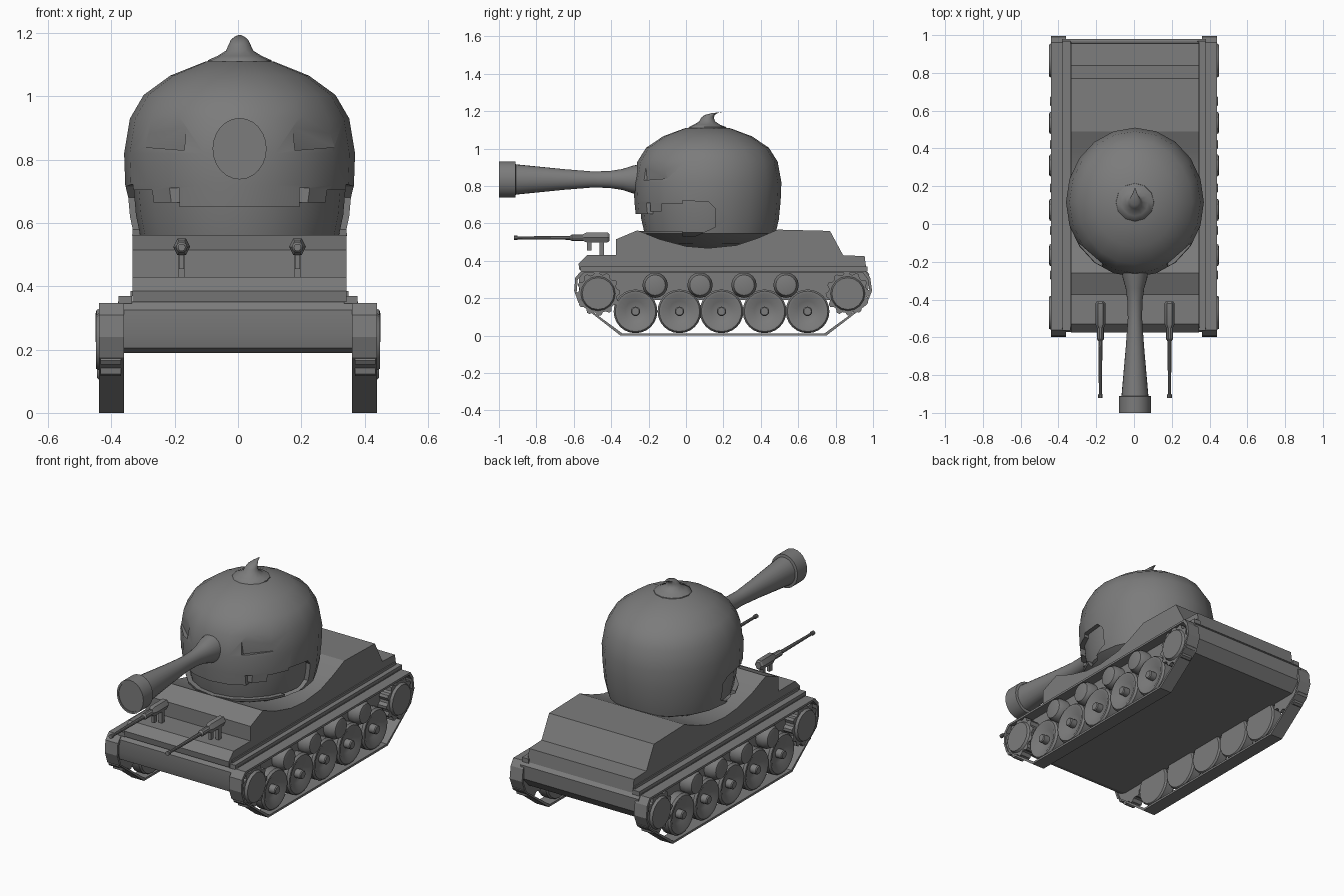
import bpy, bmesh, math
from mathutils import Matrix

if "Cube" in bpy.data.objects:
    bpy.data.objects.remove(bpy.data.objects["Cube"])

grey = bpy.data.materials.new("plain grey")
grey.use_nodes = True
grey.diffuse_color = (0.2, 0.2, 0.2, 1)
grey.node_tree.nodes["Principled BSDF"].inputs["Base Color"].default_value = grey.diffuse_color

CX = 0.005                      # centre line of hull and turret
TY = 0.115                      # turret centre in y
AXES = {"x": Matrix(((0, 0, 1, 0), (1, 0, 0, 0), (0, 1, 0, 0), (0, 0, 0, 1))),
        "y": Matrix(((1, 0, 0, 0), (0, 0, 1, 0), (0, 1, 0, 0), (0, 0, 0, 1))),
        "z": Matrix.Identity(4)}


def finish(bm, name, angle=32):
    """Clean normals, smooth everything but sharp edges, and make the object."""
    bmesh.ops.recalc_face_normals(bm, faces=bm.faces)
    for f in bm.faces:
        f.smooth = True
        f.material_index = 0
    for e in bm.edges:
        e.smooth = len(e.link_faces) == 2 and e.calc_face_angle(0) < math.radians(angle)
    mesh = bpy.data.meshes.new(name)
    bm.to_mesh(mesh)
    bm.free()
    mesh.materials.clear()
    mesh.materials.append(grey)
    ob = bpy.data.objects.new(name, mesh)
    bpy.context.collection.objects.link(ob)
    return ob


def lathe(name, profile, at, axis="z", segs=20, scale=(1, 1), angle=32):
    """Revolve (radius, height[, sideways shift]) points about an axis."""
    bm = bmesh.new()
    rings = []
    for r, t, *shift in profile:
        s = shift[0] if shift else 0
        ring = []
        for i in range(segs):
            a = 2 * math.pi * i / segs
            ring.append(bm.verts.new((r * scale[0] * math.cos(a),
                                      r * scale[1] * math.sin(a) + s, t)))
        rings.append(ring)
    for a, b in zip(rings, rings[1:]):
        for i in range(segs):
            j = (i + 1) % segs
            bm.faces.new((a[i], a[j], b[j], b[i]))
    bm.faces.new(rings[0])
    bm.faces.new(rings[-1])
    bm.transform(Matrix.Translation(at) @ AXES[axis])
    return finish(bm, name, angle)


def prism(name, pts, lo, hi, axis="x", angle=20):
    """Extrude an outline along an axis."""
    bm = bmesh.new()
    a = [bm.verts.new((p, q, lo)) for p, q in pts]
    b = [bm.verts.new((p, q, hi)) for p, q in pts]
    for i in range(len(pts)):
        j = (i + 1) % len(pts)
        bm.faces.new((a[i], a[j], b[j], b[i]))
    bm.faces.new(a)
    bm.faces.new(b)
    bm.transform(AXES[axis])
    return finish(bm, name, angle)


def box(name, x, y, z):
    return prism(name, [(y[0], z[0]), (y[1], z[0]), (y[1], z[1]), (y[0], z[1])], *x)


def cut(ob, cutters, angle=32):
    """Subtract the cutters, then discard them."""
    for c in cutters:
        m = ob.modifiers.new("cut", "BOOLEAN")
        m.operation, m.solver, m.object = "DIFFERENCE", "EXACT", c
    bpy.context.view_layer.update()
    dg = bpy.context.evaluated_depsgraph_get()
    bm = bmesh.new()
    bm.from_mesh(ob.evaluated_get(dg).to_mesh())
    name = ob.name
    for o in [ob] + cutters:
        bpy.data.objects.remove(o)
    return finish(bm, name, angle)


# Hull
upper = [(-.57, .35), (-.575, .385), (-.53, .43), (-.375, .43), (-.375, .515),
         (-.26, .563), (-.14, .515), (0, .478), (.12, .468), (.27, .483),
         (.38, .52), (.49, .567), (.77, .56), (.84, .43), (.955, .425), (.965, .35)]
prism("upper_hull", upper, CX - .338, CX + .338)
lower = [(-.52, .19), (-.56, .205), (-.572, .25), (-.572, .325), (-.55, .352),
         (.96, .352), (.98, .33), (.975, .25), (.92, .19)]
prism("lower_hull", lower, -.38, .38)
for s in (-1, 1):
    box("fender_rail", sorted((s * .335, s * .378)), (-.565, .97), (.345, .37))
    box("side_strip", sorted((CX + s * .33, CX + s * .345)), (-.55, .955), (.37, .385))

# Turret shell with a carved face over a slightly smaller core
gourd = [(.01, 1.116), (.3, 1.11), (.6, 1.066), (.83, 1.005), (.95, .93), (1, .82),
         (.99, .72), (.965, .62), (.92, .545), (.65, .49), (.02, .46)]
SIZE = (.365, .395)
shell = lathe("turret_shell", gourd, (CX, TY, 0), scale=SIZE)
lathe("turret_core", [(r * .93, .79 + (z - .79) * .97) for r, z in gourd],
      (CX, TY, 0), scale=SIZE)
mouth = prism("mouth_cutter", [(-.6, .71), (-.19, .71), (-.19, .665), (-.13, .665),
              (-.13, .705), (-.02, .705), (-.02, .722), (.12, .715), (.155, .68),
              (.155, .58), (.05, .532), (-.02, .532), (-.02, .56), (-.6, .56)], -.6, .6)
mouth = cut(mouth, [box("tooth_block", (CX - .19, CX + .19), (-.7, .0), (.65, .8))])
eyes = []
for s in (-1, 1):
    pts = [(.29, .965), (.225, .97), (.165, .935), (.175, .83), (.3, .84)]
    eye = prism("eye_cutter", [(CX + s * x, z) for x, z in pts], -.6, 0, "y")
    for v in eye.data.vertices:          # slant the floor to follow the turret
        if v.co.y > -.1:
            v.co.y = -.16 + .87 * (abs(v.co.x - CX) - .23)
    eyes.append(eye)
cut(shell, [mouth] + eyes)

# Curled stem
lathe("stem", [(.104, 1.1), (.1, 1.115), (.07, 1.128, -.003), (.043, 1.145, -.002),
               (.034, 1.165, 0), (.027, 1.18, .012), (.014, 1.19, .04), (.002, 1.195, .075)],
      (CX, TY, 0), segs=12, angle=50)

# Main gun
lathe("main_barrel", [(.085, -.22), (.074, -.285), (.056, -.34), (.045, -.41), (.043, -.5),
                      (.055, -.65), (.081, -.91), (.097, -.912), (.097, -1),
                      (.085, -1), (.085, -.996)],
      (CX, 0, .835), "y", 24, (.88, 1))

# Secondary guns
for s in (-1, 1):
    gx = CX + s * .183
    lathe("small_barrel", [(.018, -.5), (.018, -.61), (.011, -.62), (.008, -.9),
                           (.012, -.902), (.012, -.92)], (gx, 0, .523), "y", 10)
    lathe("small_receiver", [(.02, -.41), (.028, -.42), (.028, -.53), (.019, -.55)],
          (gx, 0, .525), "y", 6, (.95, 1.1))
    box("gun_post", (gx - .011, gx + .011), (-.462, -.438), (.425, .5))
    box("gun_grip", (gx - .008, gx + .008), (-.53, -.505), (.455, .5))

# Running gear
track = [(-.56, .347), (-.592, .31), (-.598, .24), (-.575, .175), (-.35, 0), (.75, 0),
         (.965, .165), (.995, .24), (.985, .31), (.96, .347)]


def track_band(s):
    bm = bmesh.new()
    rows = []
    for y, z in track:
        iy, iz = .2 + (y - .2) * .983, .173 + (z - .173) * .93
        rows.append([bm.verts.new(c) for c in ((s * .36, y, z), (s * .44, y, z),
                                               (s * .44, iy, iz), (s * .36, iy, iz))])
    for a, b in zip(rows, rows[1:] + rows[:1]):
        for i in range(4):
            j = (i + 1) % 4
            bm.faces.new((a[i], a[j], b[j], b[i]))
    finish(bm, "track_band", 20)


for s in (-1, 1):
    track_band(s)
    for y in (-.27, -.035, .19, .42, .65):
        lathe("road_wheel", [(r, s * x) for r, x in (
            (.11, .36), (.117, .37), (.117, .42), (.108, .432), (.095, .432), (.055, .408),
            (.025, .404), (.025, .44), (.02, .445))], (0, y, .13), "x", 24)
    for y in (-.165, .075, .31, .535):
        lathe("return_roller", [(r, s * x) for r, x in (
            (.066, .36), (.068, .42), (.055, .447), (.045, .45))], (0, y, .27), "x", 16)
    for y in (-.47, .865):
        teeth = []
        for i in range(48):
            r = .118 if i % 4 < 2 else .103
            a = 2 * math.pi * i / 48
            teeth.append((y + r * math.cos(a), .225 + r * math.sin(a)))
        prism("sprocket", teeth, *sorted((s * .37, s * .435)))
        lathe("sprocket_cap", [(.095, s * .43), (.085, s * .449)], (0, y, .225), "x", 16)
